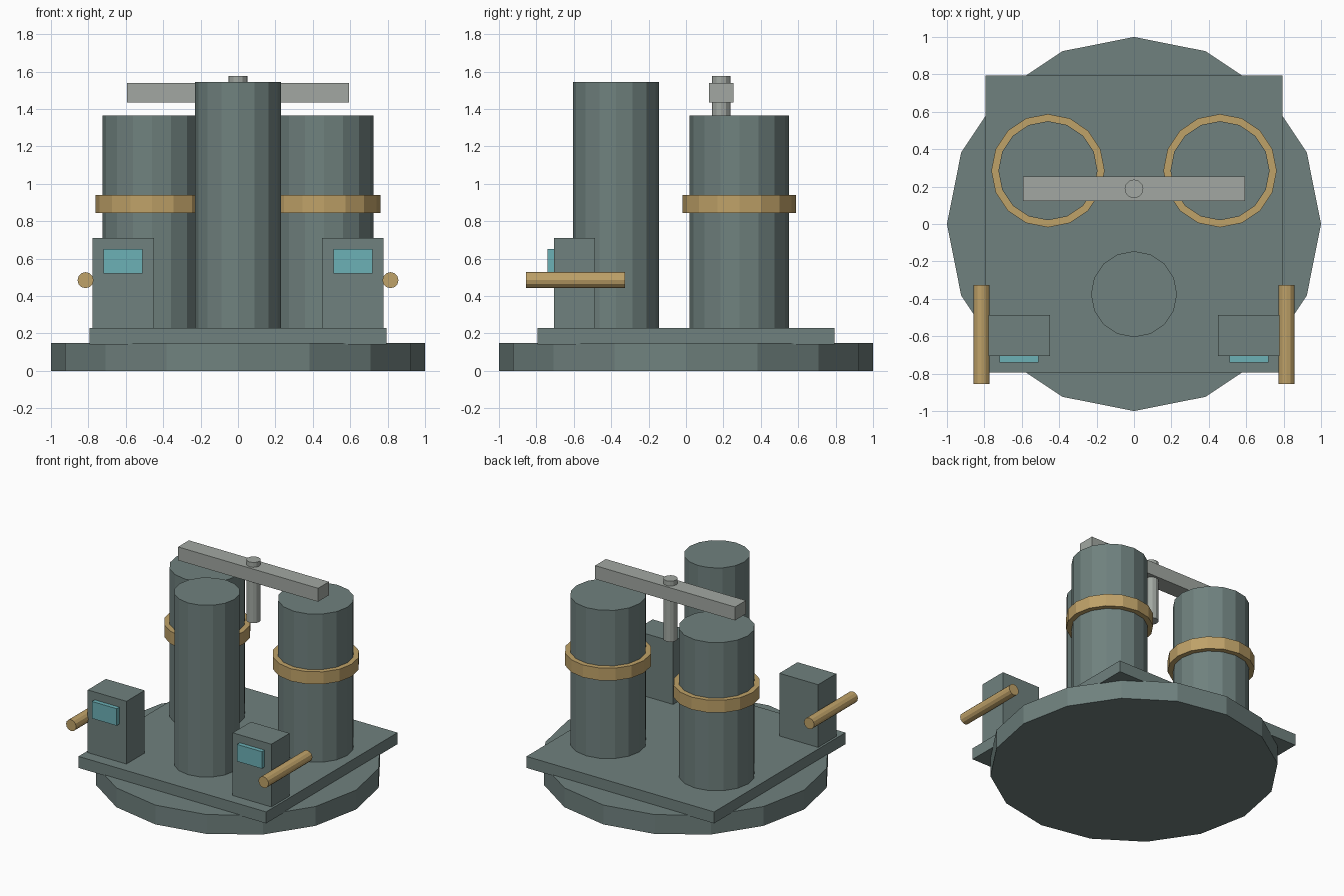
import bpy
from math import pi

cube = bpy.data.objects.get("Cube")
if cube:
    bpy.data.objects.remove(cube, do_unlink=True)


def material(name, rgb):
    m = bpy.data.materials.new(name)
    m.use_nodes = True
    m.diffuse_color = (*rgb, 1)
    m.node_tree.nodes["Principled BSDF"].inputs["Base Color"].default_value = (*rgb, 1)
    return m


TEAL = material("grey_teal", (0.16, 0.22, 0.21))
BRASS = material("brass", (0.52, 0.36, 0.14))
CYAN = material("screen_cyan", (0.15, 0.44, 0.47))
STEEL = material("pale_steel", (0.36, 0.39, 0.36))


def finish(name, mat):
    ob = bpy.context.object
    ob.name = ob.data.name = name
    ob.data.materials.append(mat)
    return ob


def box(name, mat, x, y, z):
    """Box spanning the given (low, high) ranges."""
    spans = (x, y, z)
    bpy.ops.mesh.primitive_cube_add(size=1, location=[(a + b) / 2 for a, b in spans])
    ob = finish(name, mat)
    ob.scale = [b - a for a, b in spans]
    bpy.ops.object.transform_apply(location=False, rotation=False, scale=True)
    return ob


def drum(name, mat, x, y, radius, z, sides=16):
    """Upright faceted cylinder between two heights."""
    bpy.ops.mesh.primitive_cylinder_add(vertices=sides, radius=radius, depth=z[1] - z[0],
                                        location=(x, y, sum(z) / 2))
    return finish(name, mat)


# Stepped base
drum("base_disc", TEAL, 0, 0, 1, (0, 0.148))
box("deck_plate", TEAL, (-0.795, 0.795), (-0.795, 0.795), (0.142, 0.23))

# Front tank
drum("front_tank", TEAL, 0, -0.375, 0.23, (0.22, 1.545))

# Mirrored parts
for side, s in (("left", 1), ("right", -1)):
    drum(side + "_rear_tank", TEAL, s * 0.46, 0.285, 0.265, (0.22, 1.365))
    drum(side + "_tank_band", BRASS, s * 0.46, 0.285, 0.303, (0.845, 0.94))

    def span(a, b):
        return tuple(sorted((s * a, s * b)))

    box(side + "_console", TEAL, span(0.45, 0.778), (-0.707, -0.487), (0.22, 0.71))
    box(side + "_screen", CYAN, span(0.51, 0.72), (-0.74, -0.7), (0.52, 0.65))
    bpy.ops.mesh.primitive_cylinder_add(vertices=12, radius=0.043, depth=0.53,
                                        location=(s * 0.815, -0.59, 0.485),
                                        rotation=(pi / 2, 0, 0))
    finish(side + "_handle_rod", BRASS)

# Overhead beam and its hanging post
drum("beam_post", STEEL, 0, 0.188, 0.05, (1.11, 1.575), 12)
box("overhead_beam", STEEL, (-0.593, 0.593), (0.122, 0.253), (1.435, 1.538))
